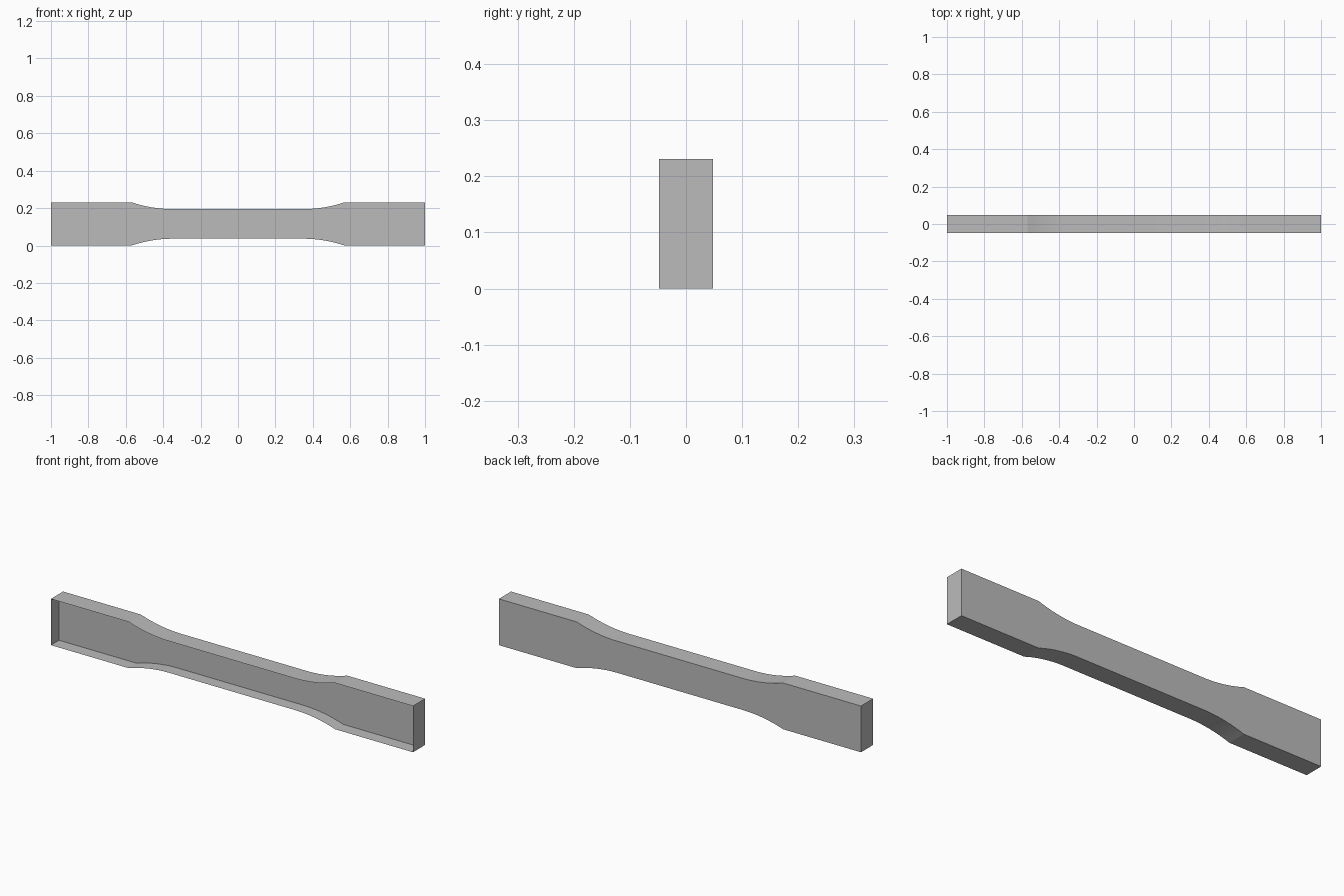
import bpy
import bmesh
import math

if "Cube" in bpy.data.objects:
    bpy.data.objects.remove(bpy.data.objects["Cube"], do_unlink=True)

HEIGHT, HALF_DEPTH = 0.231, 0.048
GAUGE_X, SHOULDER_X, STEP = 0.345, 0.57, 0.0365
FLOOR_Y = 0.016
ARC_STEPS = 14

grey = bpy.data.materials.new("plain grey")
grey.use_nodes = True
colour = (0.5, 0.5, 0.5, 1)
grey.diffuse_color = colour
grey.node_tree.nodes["Principled BSDF"].inputs["Base Color"].default_value = colour


def upper_right_edge():
    """Neck fillet followed by the straight grip, as (x, height above centre)."""
    run = SHOULDER_X - GAUGE_X
    radius = (run ** 2 + STEP ** 2) / (2 * STEP)
    sweep = math.asin(run / radius)
    neck = HEIGHT / 2 - STEP
    points = []
    for i in range(ARC_STEPS + 1):
        a = sweep * i / ARC_STEPS
        points.append((GAUGE_X + radius * math.sin(a), neck + radius * (1 - math.cos(a))))
    return points + [(1, HEIGHT / 2)]


# Full outline, mirrored from one quarter
quarter = upper_right_edge()
top = [(-x, z) for x, z in reversed(quarter)] + quarter
outline = top + [(x, -z) for x, z in reversed(top)]

bm = bmesh.new()
front, floor, back = [
    [bm.verts.new((x, y, z + HEIGHT / 2)) for x, z in outline]
    for y in (-HALF_DEPTH, FLOOR_Y, HALF_DEPTH)
]

# Thin side walls, open at the front
for near, far in ((front, floor), (floor, back)):
    for i in range(len(outline)):
        j = (i + 1) % len(outline)
        bm.faces.new((near[i], near[j], far[j], far[i]))

# Back panel and recessed floor, in vertical strips between mirrored points
n = len(top)
for ring in (floor, back):
    for i in range(n - 1):
        strip = (ring[i], ring[i + 1], ring[-2 - i], ring[-1 - i])
        bm.faces.new(strip if ring is back else strip[::-1])

for face in bm.faces:
    face.normal_update()
    # Walls point outwards, the back panel to the rear, the floor to the front
    y = face.calc_center_median().y
    if abs(face.normal.y) > 0.5:
        want = 1 if y > (FLOOR_Y + HALF_DEPTH) / 2 else -1
        if face.normal.y * want < 0:
            face.normal_flip()
    else:
        c = face.calc_center_median()
        out = face.normal.z * (c.z - HEIGHT / 2) + face.normal.x * c.x
        if abs(face.normal.z) > 0.5:
            out = face.normal.z * (c.z - HEIGHT / 2)
        if out < 0:
            face.normal_flip()

mesh = bpy.data.meshes.new("test_bar")
bm.to_mesh(mesh)
bm.free()
mesh.materials.append(grey)
bar = bpy.data.objects.new("test_bar", mesh)
bpy.context.collection.objects.link(bar)

# Smooth fillets with sharp edges kept
bpy.context.view_layer.objects.active = bar
bar.select_set(True)
bpy.ops.object.shade_smooth_by_angle(angle=math.radians(15))
